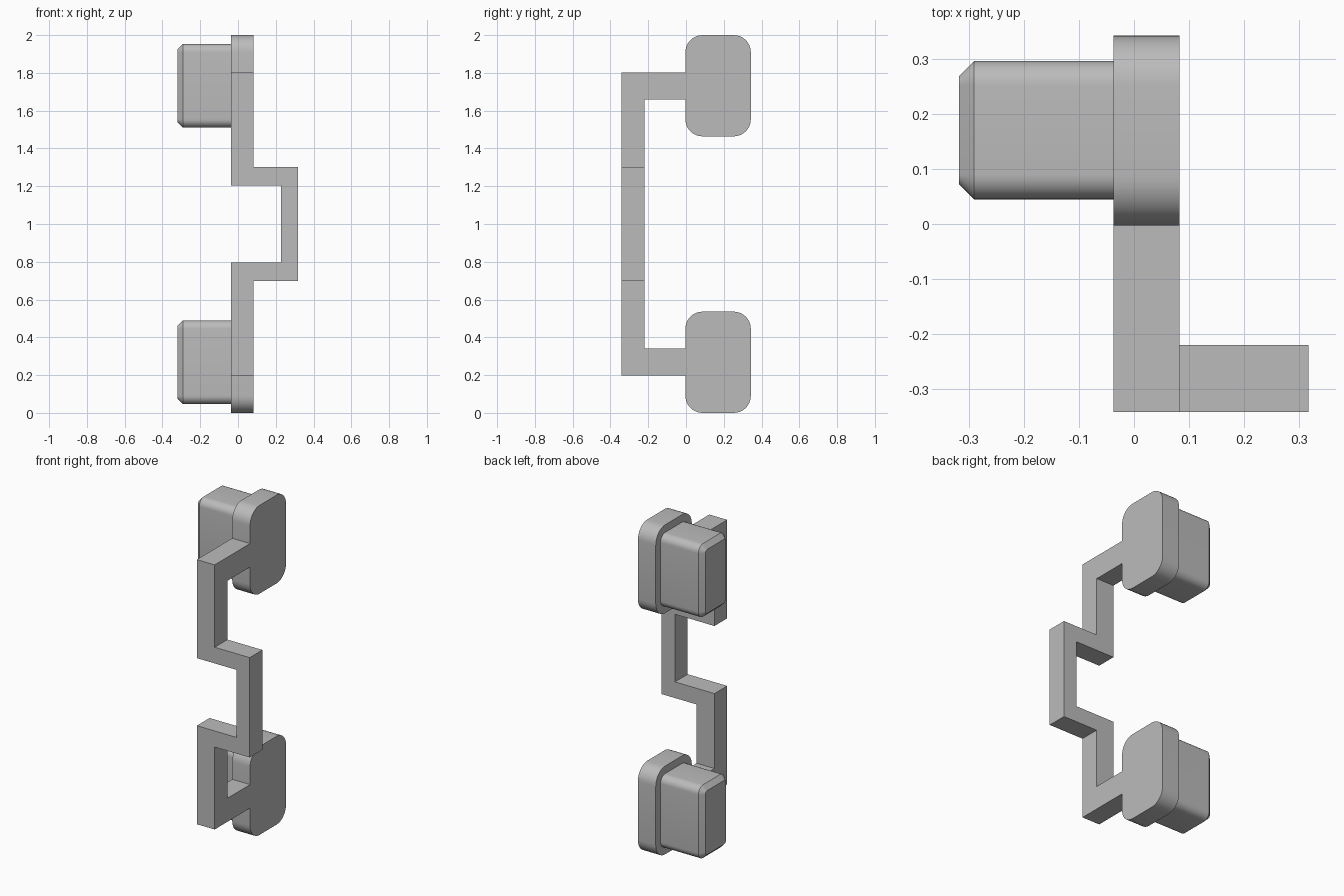
import bpy, bmesh
from math import sin, cos, pi, radians

cube = bpy.data.objects.get("Cube")
if cube:
    bpy.data.objects.remove(cube, do_unlink=True)

grey = bpy.data.materials.new("plain grey")
grey.use_nodes = True
grey.diffuse_color = (0.5, 0.5, 0.5, 1)
grey.node_tree.nodes["Principled BSDF"].inputs["Base Color"].default_value = (0.5, 0.5, 0.5, 1)


def finish(name, bm, smooth=False):
    bmesh.ops.recalc_face_normals(bm, faces=bm.faces[:])
    mesh = bpy.data.meshes.new(name)
    bm.to_mesh(mesh)
    bm.free()
    mesh.materials.append(grey)
    obj = bpy.data.objects.new(name, mesh)
    bpy.context.collection.objects.link(obj)
    if smooth:
        bpy.ops.object.select_all(action="DESELECT")
        obj.select_set(True)
        bpy.context.view_layer.objects.active = obj
        bpy.ops.object.shade_smooth_by_angle(angle=radians(30))
    return obj


def rounded_ring(bm, x, cy, cz, hy, hz, r, steps=8):
    """Rounded rectangle of vertices across the x axis."""
    ring = []
    for q, (sy, sz) in enumerate([(1, 1), (-1, 1), (-1, -1), (1, -1)]):
        for i in range(steps + 1):
            a = (q + i / steps) * pi / 2
            ring.append(bm.verts.new((x, cy + sy * (hy - r) + r * cos(a),
                                      cz + sz * (hz - r) + r * sin(a))))
    return ring


def loft(name, cy, cz, sections):
    """Closed solid through sections of (x, half width, half height, radius)."""
    bm = bmesh.new()
    rings = [rounded_ring(bm, x, cy, cz, hy, hz, r) for x, hy, hz, r in sections]
    for a, b in zip(rings, rings[1:]):
        for i in range(len(a)):
            j = (i + 1) % len(a)
            bm.faces.new((a[i], a[j], b[j], b[i]))
    bm.faces.new(rings[0])
    bm.faces.new(rings[-1])
    return finish(name, bm, smooth=True)


# Rounded flange plates and their chamfered plugs, upper and lower
FLANGE, PLUG, RADIUS, CHAMFER = (0.173, 0.268), (0.126, 0.222), 0.045, 0.028
for place, side in (("upper", 1), ("lower", -1)):
    cz = 1 + side * 0.732
    loft(place + "_flange", 0.17, cz,
         [(-0.037, *FLANGE, 0.09), (0.083, *FLANGE, 0.09)])
    loft(place + "_plug", 0.171, cz,
         [(-0.037, *PLUG, RADIUS), (-0.319 + CHAMFER, *PLUG, RADIUS),
          (-0.319, PLUG[0] - CHAMFER, PLUG[1] - CHAMFER, RADIUS - CHAMFER)])

# Stepped handle bar: flat front pattern, thickened, with arms drawn back
FRONT, BACK, ARM_END = -0.342, -0.22, -0.003
LEFT, RIGHT, INNER, OUTER = -0.037, 0.083, 0.228, 0.318
LOW, HIGH, ARM, TOP = 1.205, 1.303, 1.66, 1.803
cells = [(LEFT, RIGHT, ARM, TOP), (LEFT, RIGHT, HIGH, ARM), (LEFT, RIGHT, LOW, HIGH),
         (RIGHT, INNER, LOW, HIGH), (INNER, OUTER, LOW, HIGH), (INNER, OUTER, 1, LOW)]
bm = bmesh.new()
for x0, x1, z0, z1 in cells:
    for a, b in ((z0, z1), (2 - z1, 2 - z0)):
        bm.faces.new([bm.verts.new((x, FRONT, z))
                      for x, z in ((x0, a), (x1, a), (x1, b), (x0, b))])
bmesh.ops.remove_doubles(bm, verts=bm.verts[:], dist=0.0001)


def draw_back(faces, y):
    out = bmesh.ops.extrude_face_region(bm, geom=faces)["geom"]
    for v in out:
        if isinstance(v, bmesh.types.BMVert):
            v.co.y = y
    return [f for f in out if isinstance(f, bmesh.types.BMFace)]


back_faces = draw_back(bm.faces[:], BACK)
for side in (1, -1):
    draw_back([f for f in back_faces if f.is_valid
               and side * (f.calc_center_median().z - 1) > ARM - 1], ARM_END)
bmesh.ops.recalc_face_normals(bm, faces=bm.faces[:])
bmesh.ops.dissolve_limit(bm, angle_limit=radians(1), verts=bm.verts[:], edges=bm.edges[:])
finish("handle_bar", bm)
